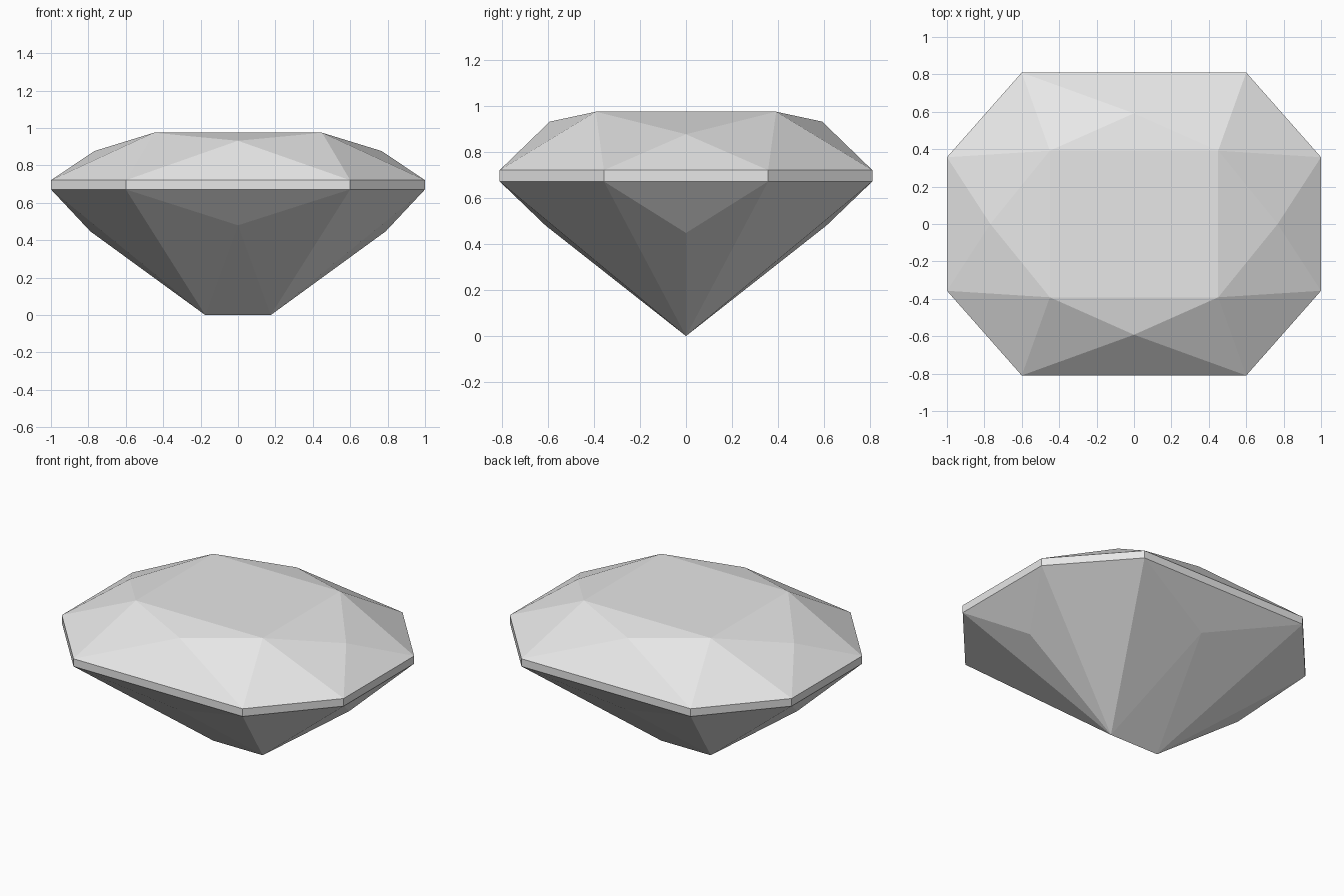
import bpy
import bmesh
from mathutils import Vector

cube = bpy.data.objects.get("Cube")
if cube:
    bpy.data.objects.remove(cube, do_unlink=True)

# Stone colour
grey = bpy.data.materials.new("pale_grey")
grey.use_nodes = True
colour = (0.8, 0.8, 0.8, 1.0)
grey.diffuse_color = colour
grey.node_tree.nodes["Principled BSDF"].inputs["Base Color"].default_value = colour


def mirrored(x, y, z):
    """All distinct copies of a point across the x and y planes."""
    return {(sx * x if x else 0.0, sy * y if y else 0.0, z)
            for sx in (1, -1) for sy in (1, -1)}


# Facet corners of one quarter of the stone
girdle_bottom, girdle_top = 0.672, 0.721
quarter = [
    (0.45, 0.392, 0.975),     # table corner
    (0, 0.592, 0.932),        # crown point, front and back
    (0.768, 0, 0.877),        # crown point, sides
    (0.79, 0, 0.448),         # pavilion point, sides
    (0, 0.61, 0.48),          # pavilion point, front and back
    (0.175, 0, 0),            # keel end
]
for z in (girdle_bottom, girdle_top):
    quarter += [(1.0, 0.357, z), (0.6, 0.81, z)]

# The cut stone is the convex solid around its facet corners
bm = bmesh.new()
for point in quarter:
    for co in sorted(mirrored(*point)):
        bm.verts.new(Vector(co))
bmesh.ops.convex_hull(bm, input=bm.verts[:])

# Join flat triangles into whole facets
bmesh.ops.dissolve_limit(bm, angle_limit=0.002, verts=bm.verts[:], edges=bm.edges[:])
bmesh.ops.recalc_face_normals(bm, faces=bm.faces[:])

mesh = bpy.data.meshes.new("cut_gemstone")
bm.to_mesh(mesh)
bm.free()
mesh.materials.append(grey)
gem = bpy.data.objects.new("cut_gemstone", mesh)
bpy.context.collection.objects.link(gem)
